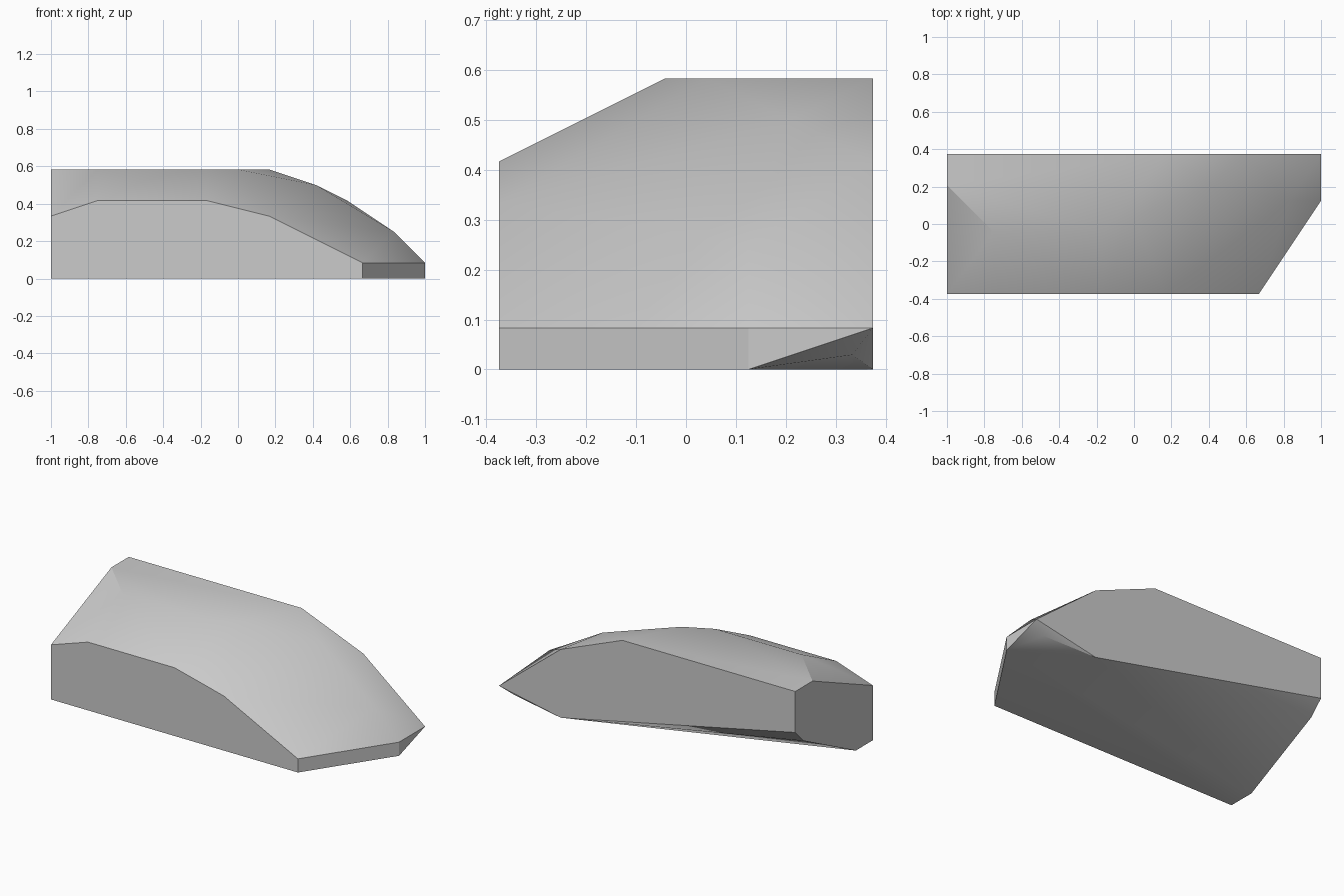
import bpy
import bmesh
import math
from mathutils import Vector

# Remove only the default cube
default_cube = bpy.data.objects.get("Cube")
if default_cube:
    bpy.data.objects.remove(default_cube, do_unlink=True)

UNIT = 1 / 12      # modelling grid step
HALF_DEPTH = 4.5   # half of the depth in grid steps


def make_material(name, colour):
    material = bpy.data.materials.new(name)
    material.use_nodes = True
    material.diffuse_color = colour
    shader = material.node_tree.nodes["Principled BSDF"]
    shader.inputs["Base Color"].default_value = colour
    shader.inputs["Roughness"].default_value = 0.8
    return material


def profile(points, place):
    """Turn flat profile points into grid positions."""
    return [Vector(place(*point)) * UNIT for point in points]


corners = []

# Front wall outline (x, z)
corners += profile(
    [(-12, 0), (-12, 4), (-9, 5), (-2, 5), (2, 4), (8, 1), (8, 0)],
    lambda x, z: (x, -HALF_DEPTH, z))

# Back wall outline (x, z)
corners += profile(
    [(-12, 4), (-12, 7), (2, 7), (7, 5), (12, 1), (7, 0)],
    lambda x, z: (x, HALF_DEPTH, z))

# End wall outline between front and back (y, z)
corners += profile(
    [(2.5, 7), (3.5, 3), (-2.5, 0)],
    lambda y, z: (-12, y, z))

# Front edge of the flat top (x, y)
corners += profile(
    [(-9, -0.5), (-2, -0.5), (0, 0.5)],
    lambda x, y: (x, y, 7))

# Rounded shoulder, pointed nose and chipped underside of the nose
corners += profile(
    [(5, 2.5, 6), (10, 1.5, 3), (12, 1.5, 1), (12, 1.5, 0), (11, 4, 0.35)],
    lambda x, y, z: (x, y, z))

# Stretch one faceted skin over the outlines
bm = bmesh.new()
for corner in corners:
    bm.verts.new(corner)
bmesh.ops.convex_hull(bm, input=bm.verts[:])
bmesh.ops.dissolve_limit(bm, angle_limit=math.radians(0.5),
                         verts=bm.verts[:], edges=bm.edges[:])
bmesh.ops.recalc_face_normals(bm, faces=bm.faces[:])

mesh = bpy.data.meshes.new("rock_block")
bm.to_mesh(mesh)
bm.free()
mesh.materials.append(make_material("stone grey", (0.6, 0.6, 0.6, 1)))

rock_block = bpy.data.objects.new("rock_block", mesh)
bpy.context.collection.objects.link(rock_block)

# Soft slopes, crisp walls
bpy.ops.object.select_all(action="DESELECT")
rock_block.select_set(True)
bpy.context.view_layer.objects.active = rock_block
bpy.ops.object.shade_smooth_by_angle(angle=math.radians(30))
